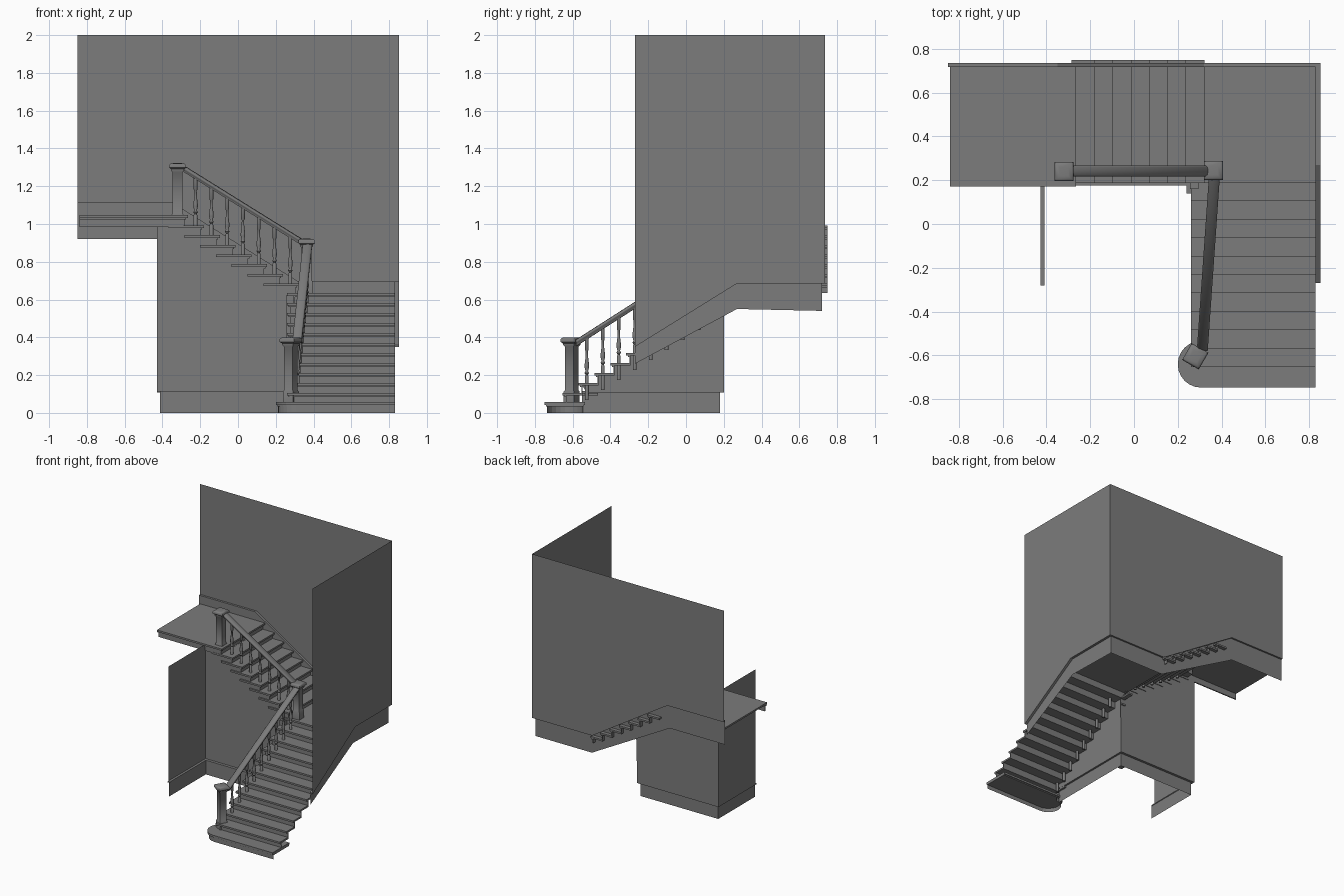
import bpy, bmesh, math
from mathutils import Vector

if "Cube" in bpy.data.objects:
    bpy.data.objects.remove(bpy.data.objects["Cube"])

RISE1, GO1 = 0.053, 0.0845       # lower flight, climbs towards +y
RISE2, GO2 = 0.0511, 0.0836      # upper flight, climbs towards -x
Z1, Z2 = 0.636, 1.045            # landing heights

dark = bpy.data.materials.new("dark_grey")
dark.diffuse_color = (0.2, 0.2, 0.2, 1)
dark.use_nodes = True
dark.node_tree.nodes["Principled BSDF"].inputs["Base Color"].default_value = dark.diffuse_color


def make(name, verts, faces):
    me = bpy.data.meshes.new(name)
    me.from_pydata([tuple(v) for v in verts], [], faces)
    me.materials.append(dark)
    bm = bmesh.new()
    bm.from_mesh(me)
    bmesh.ops.recalc_face_normals(bm, faces=bm.faces)
    bm.to_mesh(me)
    bm.free()
    ob = bpy.data.objects.new(name, me)
    bpy.context.collection.objects.link(ob)
    return ob


def smooth(ob, angle):
    ob.data.shade_smooth()
    ob.data.set_sharp_from_angle(angle=math.radians(angle))


def loft(name, rings):
    n = len(rings[0])
    faces = [[r * n + i, r * n + (i + 1) % n, (r + 1) * n + (i + 1) % n, (r + 1) * n + i]
             for r in range(len(rings) - 1) for i in range(n)]
    faces += [list(range(n)), [(len(rings) - 1) * n + i for i in range(n)]]
    return make(name, [v for r in rings for v in r], faces)


def place(p, axis, d):
    return {'x': (d, p[0], p[1]), 'y': (p[0], d, p[1]), 'z': (p[0], p[1], d)}[axis]


def prism(name, pts, axis, a, b):
    return loft(name, [[place(p, axis, d) for p in pts] for d in (a, b)])


def sheet(name, pts, axis, d):
    return make(name, [place(p, axis, d) for p in pts], [list(range(len(pts)))])


def box(name, x0, x1, y0, y1, z0, z1):
    return prism(name, [(x0, y0), (x1, y0), (x1, y1), (x0, y1)], 'z', z0, z1)


def turned(name, x, y, profile, seg=8, turn=0.0):
    k = 1 / math.cos(math.pi / seg)
    return loft(name, [[(x + r * k * math.cos(turn + (i + .5) * math.tau / seg),
                         y + r * k * math.sin(turn + (i + .5) * math.tau / seg), z)
                        for i in range(seg)] for r, z in profile])


# Walls around the stairwell
slope_top = [(-0.85, 1.115), (-0.35, 1.115), (0.32, 0.695), (0.852, 0.695)]
side_top = [(-0.27, 0.36), (0.27, 0.695), (0.735, 0.695)]
sheet("back_wall", slope_top + [(0.852, 2), (-0.85, 2)], 'y', 0.735)
sheet("right_wall", side_top + [(0.735, 2), (-0.27, 2)], 'x', 0.852)

# Skirting boards, set into the room, with a moulded top strip
sheet("back_skirting", slope_top[:3] + [(0.832, 0.695), (0.832, 0.54), (0.33, 0.54), (-0.36, 0.92),
                                        (-0.85, 0.92)], 'y', 0.721)
sheet("right_skirting", side_top[:2] + [(0.721, 0.695), (0.721, 0.54), (0.27, 0.55), (-0.27, 0.26)],
      'x', 0.832)
for name, top, axis, a, b in (("back_skirting_strip", slope_top, 'y', 0.718, 0.735),
                              ("right_skirting_strip", side_top, 'x', 0.829, 0.852)):
    prism(name, top + [(u, v - 0.01) for u, v in reversed(top)], axis, a, b)


# Treads, risers, coves and side returns
def flight_box(upper, name, run0, run1, side0, side1, z0, z1):
    if upper:
        return box(name, -run1, -run0, side0, side1, z0, z1)
    return box(name, side0, side1, run0, run1, z0, z1)


def step(upper, i, nose, z, rise, go, s0, s1, wall):
    tag = ("upper" if upper else "lower") + f"_{i}"
    flight_box(upper, "tread_" + tag, nose, nose + go + 0.022, s0, s1, z - 0.014, z)
    flight_box(upper, "cove_" + tag, nose + 0.01, nose + 0.022, s0 + 0.008, s1, z - 0.022, z - 0.014)
    flight_box(upper, "riser_" + tag, nose + 0.018, nose + 0.022, s0 + 0.015, s1, z - rise, z - 0.01)
    flight_box(upper, "tread_return_" + tag, nose, nose + 0.188, s0, wall, z - 0.014, z)


def nose1(i):
    return -0.57 + (i - 3) * GO1


def nose2(i):
    return -0.322 + (i - 1) * GO2


for i in range(2, 12):
    step(False, i, nose1(i), i * RISE1, RISE1, GO1, 0.26, 0.83, 0.295)
for i in range(1, 8):
    step(True, i, nose2(i), Z1 + i * RISE2 - 0.002, RISE2, GO2, 0.188, 0.75, 0.205)


# Rounded starting step
def bullnose(inset):
    r = 0.107 - inset
    arc = [(0.307 + r * math.cos(t), -0.641 + r * math.sin(t))
           for t in (math.pi / 2 + k * math.pi / 12 for k in range(13))]
    return arc + [(0.83, -0.641 - r), (0.83, -0.641 + r)]


prism("starting_tread", bullnose(0), 'z', RISE1 - 0.012, RISE1 + 0.004)
prism("starting_cove", bullnose(0.008), 'z', RISE1 - 0.02, RISE1 - 0.012)
pts = bullnose(0.012)
make("starting_riser", [(x, y, z) for z in (0, RISE1 - 0.016) for x, y in pts],
     [[i, i + 1, i + 1 + len(pts), i + len(pts)] for i in range(len(pts) - 2)])

# Landings with nosing, riser and fascia
box("lower_landing", 0.26, 0.83, 0.19, 0.721, Z1 - 0.014, Z1)
box("lower_landing_riser", 0.275, 0.83, 0.208, 0.212, Z1 - RISE1, Z1 - 0.01)
box("lower_landing_cove", 0.268, 0.83, 0.2, 0.212, Z1 - 0.022, Z1 - 0.014)
box("upper_landing", -0.84, -0.265, 0.172, 0.721, Z2 - 0.012, Z2 + 0.002)
box("upper_landing_riser", -0.287, -0.283, 0.195, 0.721, Z2 - RISE2, Z2 - 0.01)
box("upper_landing_cove", -0.84, -0.275, 0.182, 0.2, Z2 - 0.022, Z2 - 0.012)
box("upper_landing_fascia", -0.84, -0.285, 0.19, 0.2, Z2 - 0.06, Z2 - 0.012)

# Walls below the flights, following the steps above and stopping at the baseboard
BASE = 0.115
zig = [(-0.53, BASE), (0.2, BASE), (0.2, Z1 - 0.014)]
for i in range(11, 2, -1):
    zig += [(min(nose1(i + 1) + 0.02, 0.199), i * RISE1 - 0.014), (nose1(i) + 0.02, i * RISE1 - 0.014)]
sheet("lower_flight_wall", zig, 'x', 0.295)
zig = [(0.295, BASE), (-0.428, BASE), (-0.428, Z2 - 0.012), (-0.285, Z2 - 0.012)]
for i in range(7, 0, -1):
    z = Z1 + i * RISE2 - 0.016
    zig += [(-nose2(i + 1) - 0.02, z), (-nose2(i) - 0.02, z)]
sheet("upper_flight_wall", zig, 'y', 0.2)
sheet("left_wall", [(-0.27, BASE), (0.2, BASE), (0.2, Z2 - 0.012), (-0.27, Z2 - 0.012)], 'x', -0.428)
box("corner_post", 0.255, 0.295, 0.16, 0.2, BASE, Z1 - 0.014)
box("corner_post_base", 0.24, 0.28, 0.14, 0.18, 0, BASE)

# Baseboards below the flights, with a top strip bridging to the wall
sheet("baseboard_side", [(-0.55, 0), (0.18, 0), (0.18, BASE), (-0.55, BASE)], 'x', 0.28)
sheet("baseboard_back", [(-0.412, 0), (0.28, 0), (0.28, BASE), (-0.412, BASE)], 'y', 0.18)
sheet("baseboard_left", [(-0.285, 0), (0.18, 0), (0.18, BASE), (-0.285, BASE)], 'x', -0.412)
box("baseboard_strip_side", 0.277, 0.295, -0.53, 0.2, BASE - 0.008, BASE)
box("baseboard_strip_back", -0.428, 0.295, 0.177, 0.2, BASE - 0.008, BASE)
box("baseboard_strip_left", -0.428, -0.409, -0.28, 0.2, BASE - 0.008, BASE)


# Newel posts
def newel(name, x, y, z0, z1, turn=0.0):
    prof = [(0.031, z0), (0.031, z0 + 0.06), (0.026, z0 + 0.068), (0.026, z1 - 0.05),
            (0.034, z1 - 0.04), (0.034, z1 - 0.032), (0.044, z1 - 0.024),
            (0.044, z1 - 0.01), (0.036, z1 - 0.002), (0.02, z1)]
    smooth(turned(name, x, y, prof, 4, turn), 50)


newel("starting_newel", 0.28, -0.605, RISE1, 0.40, math.radians(-30))
newel("landing_newel", 0.363, 0.245, Z1, 0.922)
newel("upper_newel", -0.32, 0.24, 0.99, 1.322)

# Handrails
SECTION = [(-0.016, -0.036), (0.016, -0.036), (0.018, -0.026), (0.025, -0.02), (0.025, -0.01),
           (0.018, -0.003), (0, 0), (-0.018, -0.003), (-0.025, -0.01), (-0.025, -0.02), (-0.018, -0.026)]


def rail(name, p, q):
    p, q = Vector(p), Vector(q)
    side = (q - p).cross(Vector((0, 0, 1))).normalized()
    smooth(loft(name, [[e + side * s + Vector((0, 0, h)) for s, h in SECTION] for e in (p, q)]), 65)
    return lambda t: p.lerp(q, t)


low = rail("lower_handrail", (0.312, -0.58, 0.39), (0.368, 0.225, 0.905))
up = rail("upper_handrail", (0.345, 0.243, 0.918), (-0.295, 0.243, 1.316))


# Turned balusters
def baluster(name, p, z0):
    h = p.z - 0.025 - z0
    prof = [(0.010, 0), (0.010, 0.38), (0.006, 0.4), (0.012, 0.43), (0.007, 0.46), (0.012, 0.52),
            (0.012, 0.56), (0.007, 0.68), (0.006, 0.78), (0.010, 0.8), (0.010, 1)]
    smooth(turned(name, p.x, p.y, [(r, z0 + f * h) for r, f in prof]), 50)


for i in range(3, 12):
    y = nose1(i) + 0.045
    baluster(f"lower_baluster_{i}", low((y + 0.58) / 0.805), i * RISE1 - 0.09)
for i in range(1, 8):
    x = -nose2(i) - 0.045
    baluster(f"upper_baluster_{i}", up((0.345 - x) / 0.64), Z1 + i * RISE2 - 0.07)
